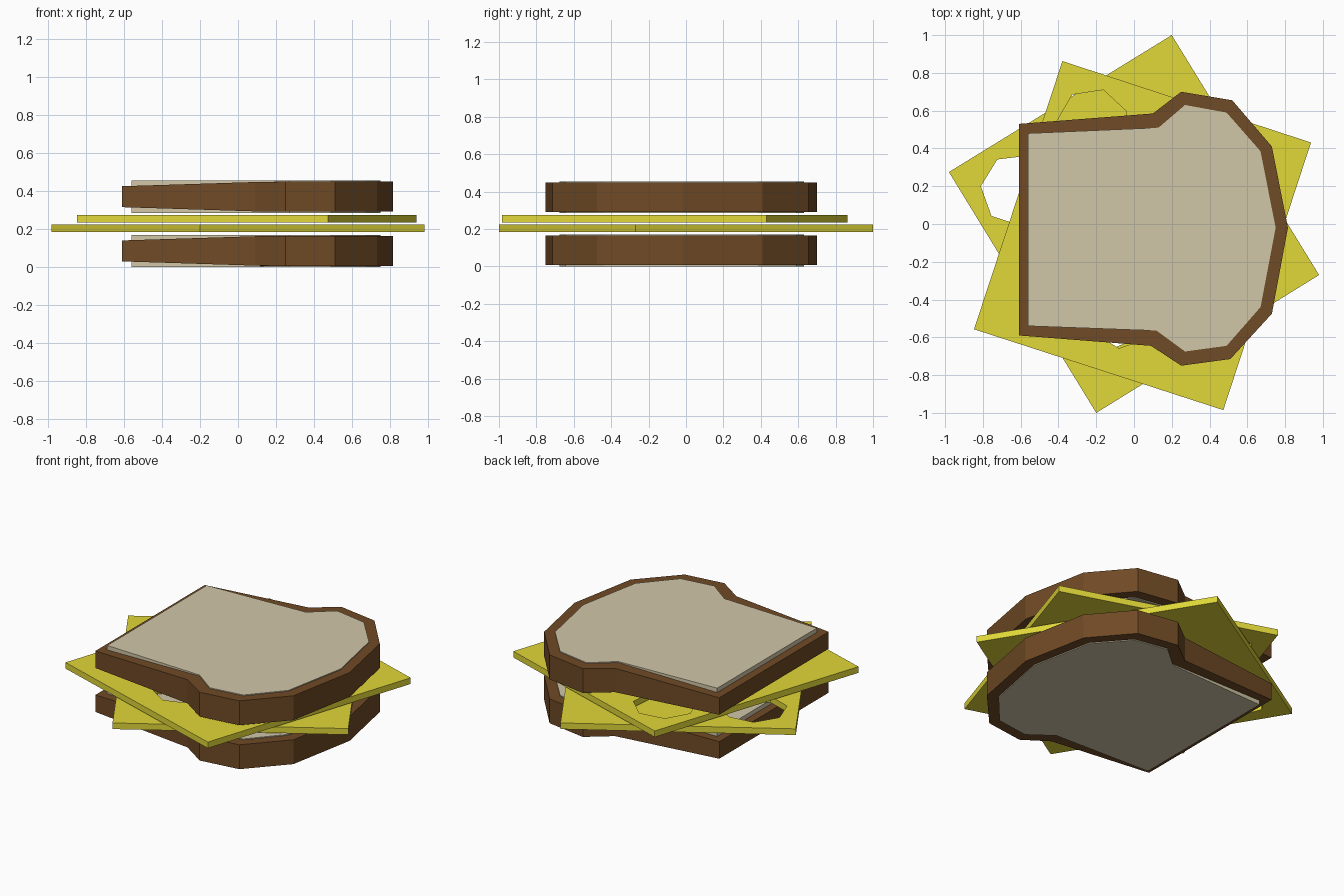
import bpy, bmesh, math
from mathutils import Vector, Matrix

if "Cube" in bpy.data.objects:
    bpy.data.objects.remove(bpy.data.objects["Cube"])


def material(name, rgb):
    m = bpy.data.materials.new(name)
    m.diffuse_color = (*rgb, 1)
    m.use_nodes = True
    m.node_tree.nodes["Principled BSDF"].inputs["Base Color"].default_value = m.diffuse_color
    return m


CRUST = material("crust_brown", (0.162, 0.069, 0.019))
CRUMB = material("crumb_cream", (0.64, 0.57, 0.39))
CHEESE = material("cheese_yellow", (0.75, 0.68, 0.04))

# Bread outlines seen from above, same point order
OUTER = [(-0.61, 0.53), (0.10, 0.585), (0.25, 0.70), (0.52, 0.655), (0.73, 0.41),
         (0.815, -0.02), (0.73, -0.475), (0.51, -0.715), (0.25, -0.75),
         (0.09, -0.645), (-0.61, -0.59)]
INNER = [(-0.56, 0.48), (0.13, 0.51), (0.27, 0.63), (0.49, 0.59), (0.67, 0.385),
         (0.75, -0.02), (0.67, -0.44), (0.49, -0.645), (0.27, -0.675),
         (0.12, -0.565), (-0.56, -0.54)]
SLICE = 0.17


def finish(bm, name, mat, loc=(0, 0, 0), turn=0.0):
    bmesh.ops.recalc_face_normals(bm, faces=bm.faces)
    me = bpy.data.meshes.new(name)
    bm.to_mesh(me)
    bm.free()
    me.materials.append(mat)
    ob = bpy.data.objects.new(name, me)
    ob.location = loc
    ob.rotation_euler.z = turn
    bpy.context.collection.objects.link(ob)
    return ob


def crust(name, z):
    # Closed ring, thinner toward the straight end of the slice
    bm = bmesh.new()

    def loop(points, top):
        out = []
        for x, y in points:
            inset = 0.006 + 0.024 * min(1, max(0, (0.15 - x) / 0.76))
            out.append(bm.verts.new((x, y, SLICE - inset if top else inset)))
        return out

    rings = [loop(OUTER, False), loop(OUTER, True), loop(INNER, True), loop(INNER, False)]
    n = len(OUTER)
    for a, b in zip(rings, rings[1:] + rings[:1]):
        for i in range(n):
            j = (i + 1) % n
            bm.faces.new((a[i], a[j], b[j], b[i]))
    finish(bm, name, CRUST, (0, 0, z))


def slab(name, outline, holes, thick, mat, loc, turn=0.0):
    # Flat plate with optional through holes
    bm = bmesh.new()
    edges = []
    for pts in [outline] + holes:
        vs = [bm.verts.new((x, y, 0)) for x, y in pts]
        edges += [bm.edges.new((vs[i - 1], vs[i])) for i in range(len(vs))]
    if holes:
        bmesh.ops.triangle_fill(bm, use_beauty=True, use_dissolve=False, edges=edges,
                                normal=(0, 0, 1))
    else:
        bm.faces.new(bm.verts)
    ext = bmesh.ops.extrude_face_region(bm, geom=bm.faces[:], use_keep_orig=True)
    top = [g for g in ext["geom"] if isinstance(g, bmesh.types.BMVert)]
    bmesh.ops.translate(bm, verts=top, vec=(0, 0, thick))
    finish(bm, name, mat, loc, turn)


def heptagon(cx, cy, r, phase):
    return [(cx + r * math.cos(math.radians(phase) + k * math.tau / 7),
             cy + r * math.sin(math.radians(phase) + k * math.tau / 7)) for k in range(7)]


# Two bread slices
for label, z in (("bottom", 0.0), ("top", 0.285)):
    crust(label + "_crust", z)
    slab(label + "_crumb", INNER, [], SLICE, CRUMB, (0, 0, z))

# Two cheese slices, the same shape turned
SQUARE = [(-0.98, 0.275), (0.20, 1.0), (0.98, -0.27), (-0.20, -1.0)]
HOLES = [heptagon(-0.62, 0.18, 0.192, 174),
         heptagon(-0.10, -0.49, 0.165, 270),
         heptagon(0.26, -0.36, 0.165, 313)]
slab("lower_cheese", SQUARE, HOLES, 0.04, CHEESE, (0, 0, 0.185))
slab("upper_cheese", SQUARE, HOLES, 0.04, CHEESE, (0.045, -0.063, 0.235), math.radians(-49.7))
